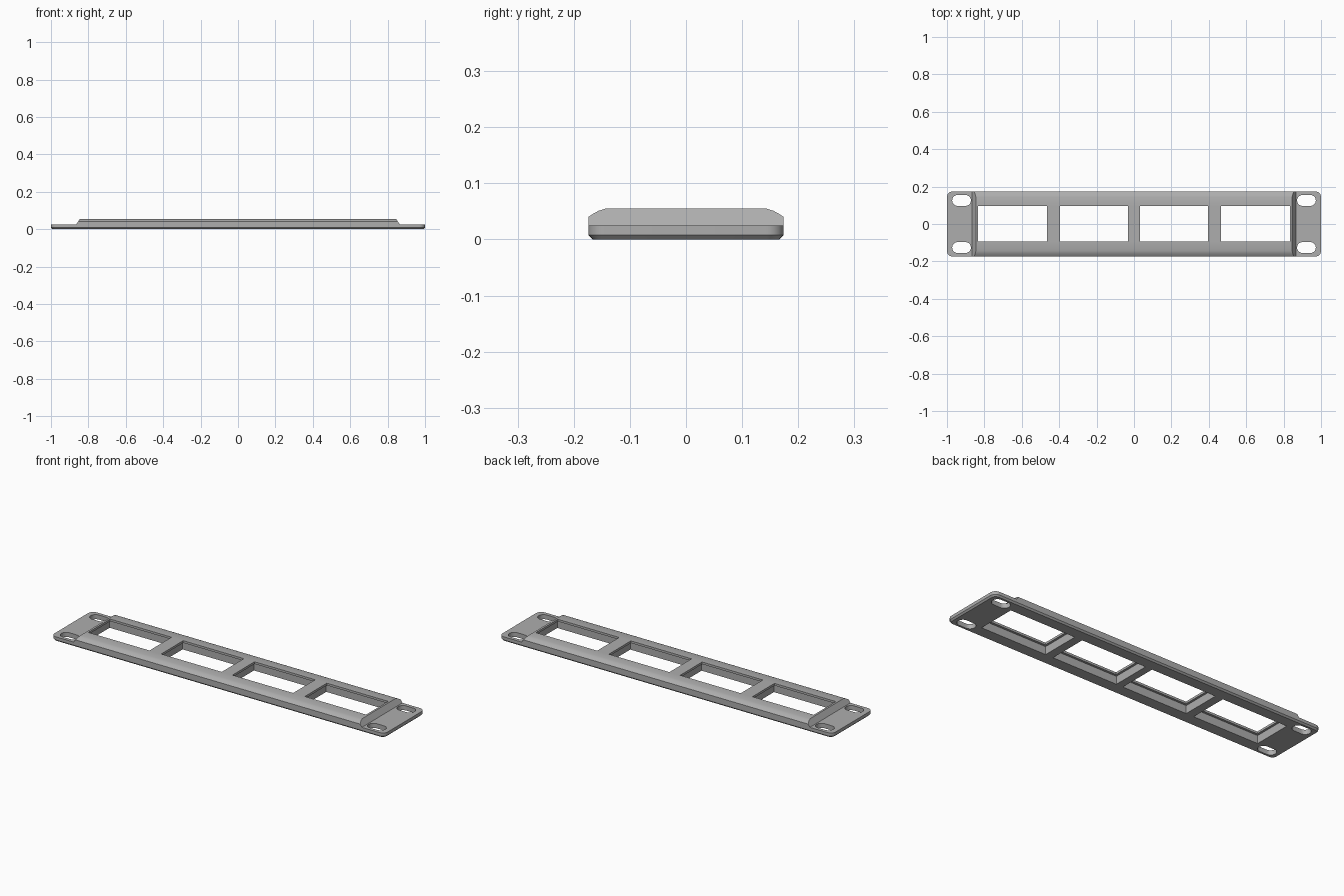
import bpy, bmesh, math

if "Cube" in bpy.data.objects:
    bpy.data.objects.remove(bpy.data.objects["Cube"])

grey = bpy.data.materials.new("satin grey")
grey.use_nodes = True
grey.diffuse_color = (0.42, 0.42, 0.42, 1)
grey.node_tree.nodes["Principled BSDF"].inputs["Base Color"].default_value = (0.42, 0.42, 0.42, 1)

HALF_X, HALF_Y = 1.0, 0.174
PLATE_TOP, TOP = 0.025, 0.055


def loft(name, rings):
    """Closed solid through a list of equally long point rings."""
    bm = bmesh.new()
    loops = [[bm.verts.new(p) for p in ring] for ring in rings]
    n = len(loops[0])
    for a, b in zip(loops, loops[1:]):
        for i in range(n):
            bm.faces.new((a[i], a[(i + 1) % n], b[(i + 1) % n], b[i]))
    bm.faces.new(loops[0][::-1])
    bm.faces.new(loops[-1])
    bmesh.ops.recalc_face_normals(bm, faces=bm.faces)
    mesh = bpy.data.meshes.new(name)
    bm.to_mesh(mesh)
    bm.free()
    obj = bpy.data.objects.new(name, mesh)
    bpy.context.collection.objects.link(obj)
    obj.data.materials.append(grey)
    return obj


def rounded(cx, cy, hx, hy, r, z, steps=6):
    """Rounded rectangle outline at height z."""
    ring = []
    for q, (sx, sy) in enumerate([(1, 1), (-1, 1), (-1, -1), (1, -1)]):
        for i in range(steps + 1):
            a = math.pi / 2 * (q + i / steps)
            ring.append((cx + sx * (hx - r) + r * math.cos(a),
                         cy + sy * (hy - r) + r * math.sin(a), z))
    return ring


def rect(x0, x1, y0, y1, z):
    return [(x0, y0, z), (x1, y0, z), (x1, y1, z), (x0, y1, z)]


def combine(target, tool, operation):
    mod = target.modifiers.new(operation.lower(), "BOOLEAN")
    mod.operation, mod.object, mod.solver = operation, tool, "EXACT"
    bpy.context.view_layer.objects.active = target
    bpy.ops.object.modifier_apply(modifier=mod.name)
    bpy.data.objects.remove(tool)


# Flat mounting plate with a chamfered underside edge
c = 0.008
panel = loft("rack_panel", [
    rounded(0, 0, HALF_X - c, HALF_Y - c, 0.022, 0),
    rounded(0, 0, HALF_X, HALF_Y, 0.03, c),
    rounded(0, 0, HALF_X, HALF_Y, 0.03, PLATE_TOP)])

# Raised middle with softened long edges and sloping ends
half = [(HALF_Y, 0.012), (HALF_Y, PLATE_TOP), (HALF_Y, 0.04),
        (0.166, 0.0455), (0.156, 0.051), (0.143, TOP)]
profile = half + [(-y, z) for y, z in reversed(half)]


def end_x(z):
    return 0.865 - 0.02 * max(0, z - PLATE_TOP) / (TOP - PLATE_TOP)


raised = loft("raised_middle", [[(s * end_x(z), y, z) for y, z in profile] for s in (-1, 1)])
combine(panel, raised, "UNION")

# Four windows, each with a slightly wider pocket behind
for x0, x1 in [(-0.834, -0.466), (-0.396, -0.032), (0.032, 0.396), (0.466, 0.834)]:
    window = loft("window_cutter", [rect(x0, x1, -0.093, 0.096, z) for z in (-0.1, 0.1)])
    combine(panel, window, "DIFFERENCE")
    m = 0.012
    pocket = loft("pocket_cutter", [rect(x0 - m, x1 + m, -0.093 - m, 0.096 + m, z) for z in (-0.1, 0.043)])
    combine(panel, pocket, "DIFFERENCE")

# Screw slots in the four corners
for sx in (-1, 1):
    for sy in (-1, 1):
        slot = loft("slot_cutter", [rounded(sx * 0.922, sy * 0.126, 0.05, 0.029, 0.0285, z, 8)
                                    for z in (-0.1, 0.1)])
        combine(panel, slot, "DIFFERENCE")

bpy.ops.object.select_all(action="DESELECT")
panel.select_set(True)
bpy.context.view_layer.objects.active = panel
bpy.ops.object.shade_smooth_by_angle(angle=math.radians(30))
